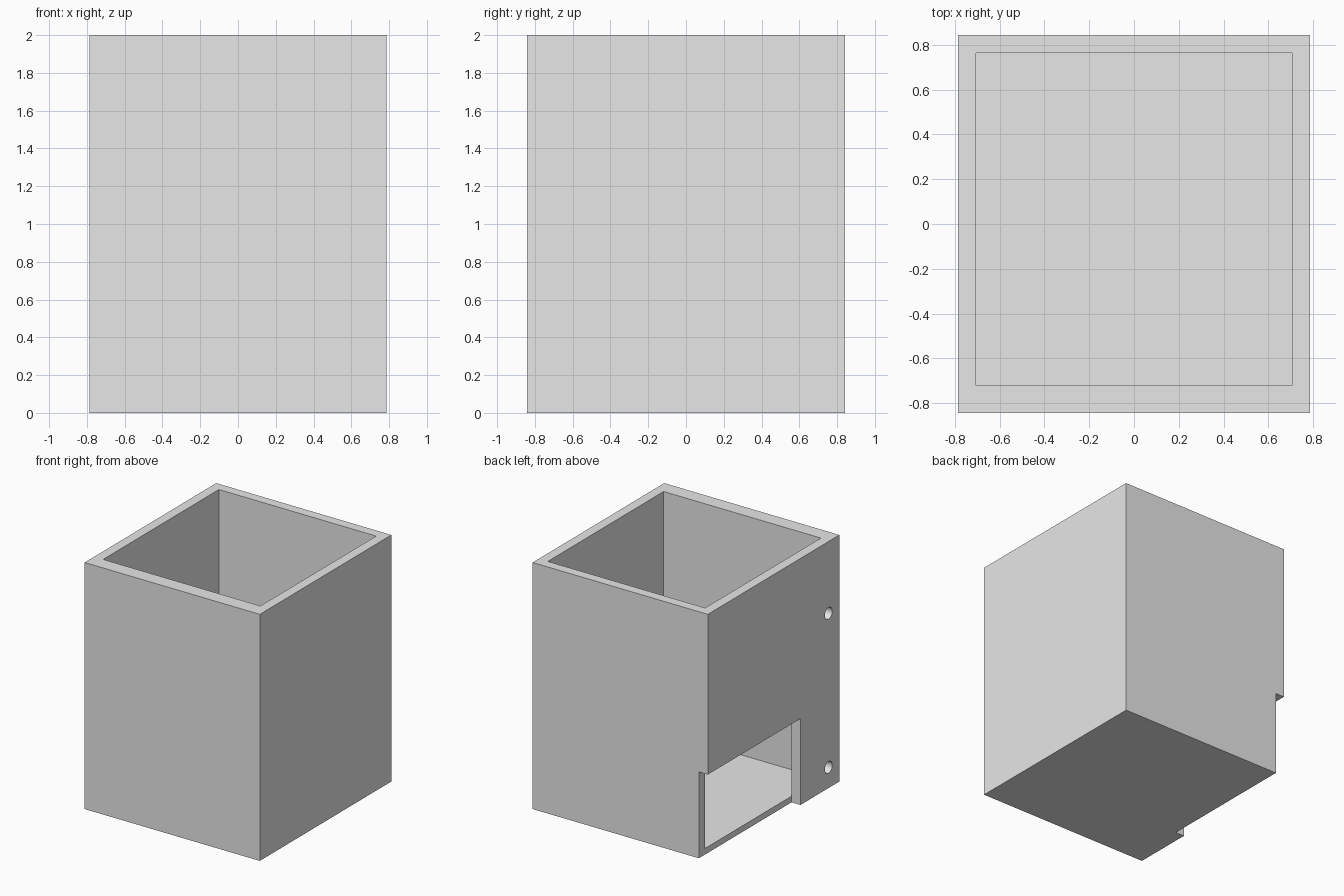
import bpy
import bmesh
from math import pi
from mathutils import Matrix, Vector

cube = bpy.data.objects.get("Cube")
if cube:
    bpy.data.objects.remove(cube, do_unlink=True)

HALF_X, HALF_Y, HEIGHT = 0.786, 0.843, 2.0
WALL, FRONT_WALL, FLOOR = 0.08, 0.122, 0.05
MARGIN = 0.1  # how far cutters reach past the outside

grey = bpy.data.materials.new("plain grey")
grey.use_nodes = True
grey.diffuse_color = (0.8, 0.8, 0.8, 1)
grey.node_tree.nodes["Principled BSDF"].inputs["Base Color"].default_value = grey.diffuse_color


def add_object(name, bm):
    mesh = bpy.data.meshes.new(name)
    bm.to_mesh(mesh)
    bm.free()
    obj = bpy.data.objects.new(name, mesh)
    bpy.context.collection.objects.link(obj)
    mesh.materials.append(grey)
    return obj


def box(name, low, high):
    low, high = Vector(low), Vector(high)
    bm = bmesh.new()
    bmesh.ops.create_cube(bm, size=1)
    bmesh.ops.scale(bm, vec=high - low, verts=bm.verts)
    bmesh.ops.translate(bm, vec=(low + high) / 2, verts=bm.verts)
    return add_object(name, bm)


def hole(name, y, z, radius, depth):
    # cylinder along x, entering through the -x wall
    bm = bmesh.new()
    bmesh.ops.create_cone(bm, cap_ends=True, segments=32, radius1=radius,
                          radius2=radius, depth=depth + MARGIN,
                          matrix=Matrix.Rotation(pi / 2, 4, 'Y'))
    bmesh.ops.translate(bm, vec=(-HALF_X + (depth - MARGIN) / 2, y, z), verts=bm.verts)
    return add_object(name, bm)


# Outer block
housing = box("housing", (-HALF_X, -HALF_Y, 0), (HALF_X, HALF_Y, HEIGHT))

# Open-topped cavity, side notch through the wall, and two mounting holes
cutters = [
    box("cavity_cutter", (WALL - HALF_X, FRONT_WALL - HALF_Y, FLOOR),
        (HALF_X - WALL, HALF_Y - WALL, HEIGHT + MARGIN)),
    box("notch_cutter", (-HALF_X - MARGIN, -0.345, -MARGIN),
        (WALL - HALF_X, HALF_Y + MARGIN, 0.7)),
    hole("upper_hole_cutter", -0.704, 1.417, 0.048, WALL + 0.005),
    hole("lower_hole_cutter", -0.704, 0.168, 0.048, WALL + 0.005),
]
bpy.context.view_layer.objects.active = housing
for cutter in cutters:
    cut = housing.modifiers.new(cutter.name, 'BOOLEAN')
    cut.operation = 'DIFFERENCE'
    cut.solver = 'EXACT'
    cut.object = cutter
    bpy.ops.object.modifier_apply(modifier=cut.name)
    bpy.data.objects.remove(cutter, do_unlink=True)

# Smooth hole walls, crisp edges elsewhere
bpy.ops.object.select_all(action='DESELECT')
housing.select_set(True)
bpy.ops.object.shade_smooth_by_angle(angle=pi / 6)
